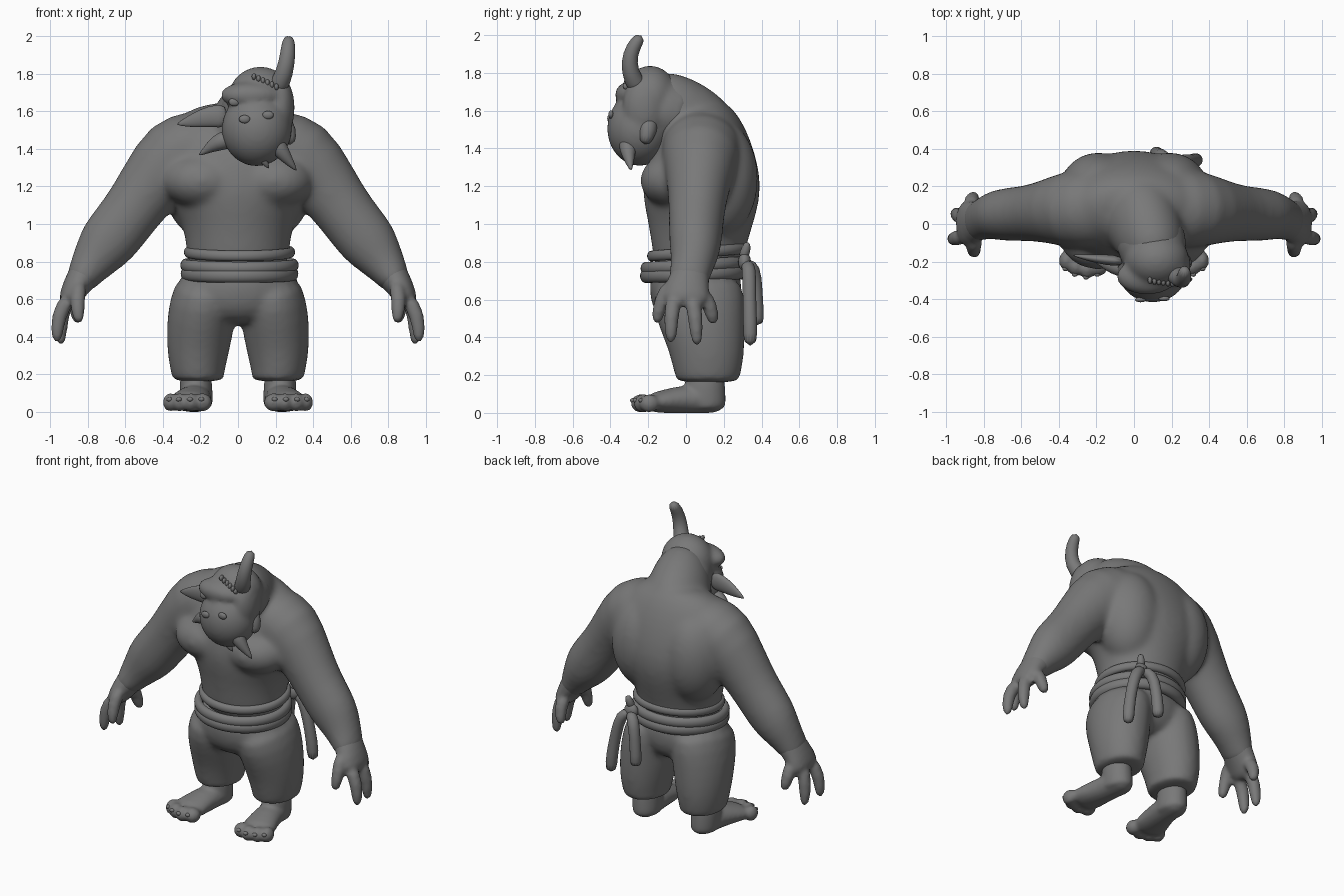
import bpy, bmesh, math
from mathutils import Vector, Matrix

X, Y, Z = Vector((1, 0, 0)), Vector((0, 1, 0)), Vector((0, 0, 1))
grey = bpy.data.materials.new("dark_grey")
grey.diffuse_color = (.19, .19, .19, 1)


def tube(bm, pts, ref=Y, n=16, closed=False):
    """Loft rings along points (x, y, z, radius along ref, radius across)."""
    P = [Vector(p[:3]) for p in pts]
    m, rings = len(P), []
    for i, p in enumerate(pts):
        a = P[(i - 1) % m] if closed else P[max(i - 1, 0)]
        b = P[(i + 1) % m] if closed else P[min(i + 1, m - 1)]
        d = (b - a).normalized()
        u = (ref - d * ref.dot(d)).normalized()
        v = d.cross(u)
        ra, rb = p[3], p[-1]
        rings.append([bm.verts.new(P[i] + u * ra * math.cos(t) + v * rb * math.sin(t))
                      for t in (2 * math.pi * k / n for k in range(n))])
    for i in range(m if closed else m - 1):
        r, s = rings[i], rings[(i + 1) % m]
        for k in range(n):
            bm.faces.new((r[k], r[(k + 1) % n], s[(k + 1) % n], s[k]))
    if not closed:
        bm.faces.new(rings[0][::-1])
        bm.faces.new(rings[-1])


def ball(bm, c, r):
    bmesh.ops.create_uvsphere(bm, u_segments=16, v_segments=10, radius=1,
                              matrix=Matrix.Translation(c) @ Matrix.Diagonal((*r, 1)))


def finish(bm, name, voxel=0, smooth=4, subsurf=1):
    bmesh.ops.recalc_face_normals(bm, faces=bm.faces)
    me = bpy.data.meshes.new(name)
    bm.to_mesh(me)
    bm.free()
    me.materials.append(grey)
    me.shade_smooth()
    ob = bpy.data.objects.new(name, me)
    bpy.context.collection.objects.link(ob)
    if subsurf:
        mod = ob.modifiers.new("round", 'SUBSURF')
        mod.levels = mod.render_levels = subsurf
    if voxel:
        mod = ob.modifiers.new("fuse", 'REMESH')
        mod.mode, mod.voxel_size, mod.use_smooth_shade = 'VOXEL', voxel, True
        mod = ob.modifiers.new("soften", 'SMOOTH')
        mod.factor, mod.iterations = 0.5, smooth
    return ob


# Body: torso, neck and arms fused together; hands kept crisper
bm, hands = bmesh.new(), bmesh.new()
tube(bm, [(0, .06, .68, .22, .26), (0, .065, .85, .245, .275), (0, .075, 1.0, .28, .295),
          (0, .08, 1.13, .315, .37), (0, .085, 1.25, .315, .42), (0, .085, 1.38, .285, .43),
          (0, .09, 1.49, .235, .40), (0, .08, 1.57, .185, .32), (0, .06, 1.64, .12, .20)], n=20)
tube(bm, [(0, .16, 1.35, .2, .2), (.03, .06, 1.46, .22, .25), (.07, -.04, 1.57, .2, .23),
          (.11, -.14, 1.66, .17, .18), (.13, -.22, 1.71, .1, .12)], X)
for s in (-1, 1):
    ball(bm, (s * .19, -.06, 1.23), (.22, .19, .15))
    ball(bm, (s * .19, .17, 1.24), (.22, .22, .32))
    tube(bm, [(s * .08, .08, 1.42, .19, .18), (s * .2, .085, 1.41, .22, .21),
              (s * .335, .08, 1.37, .215, .23), (s * .48, .065, 1.19, .165, .175),
              (s * .585, .055, 1.04, .15, .16), (s * .69, .05, .91, .145, .165),
              (s * .75, .045, .83, .13, .135), (s * .82, .02, .73, .105, .095),
              (s * .86, .0, .66, .12, .075)])
    tube(hands, [(s * .77, .035, .80, .105, .1), (s * .815, .025, .735, .1, .09),
                 (s * .875, .0, .65, .125, .07), (s * .92, .0, .56, .125, .052)])
    for pts in ([(.84, -.07, .69), (.86, -.135, .60), (.845, -.16, .46)],
                [(.89, -.06, .62), (.962, -.08, .52), (.965, -.08, .355)],
                [(.90, .03, .62), (.945, .05, .52), (.945, .06, .34)],
                [(.86, .08, .64), (.87, .13, .57), (.845, .15, .46)]):
        tube(hands, [(s * x, y, z, r, r) for (x, y, z), r in zip(pts, (.048, .043, .033))], n=10)
finish(bm, "body", .016, 18)
finish(hands, "hands", .013, 5)

# Head with the brow jutting over the open mouth
bm = bmesh.new()
ball(bm, (.1, -.245, 1.505), (.195, .18, .2))
ball(bm, (.12, -.19, 1.67), (.18, .155, .17))
ball(bm, (.07, -.28, 1.685), (.17, .1, .075))
ball(bm, (.22, -.22, 1.62), (.085, .12, .17))
tube(bm, [(.11, -.25, 1.6, .17), (.1, -.12, 1.62, .19), (.07, .0, 1.56, .2)], X)
finish(bm, "head", .014, 9)

# Horn, ears and tusks
HORNS = {
    "large_horn": [(.18, -.22, 1.69, .06), (.235, -.285, 1.76, .052), (.26, -.305, 1.86, .045),
                   (.268, -.28, 1.94, .04), (.27, -.235, 2.0, .03)],
    "side_ear": [(-.05, -.2, 1.575, .03, .07), (-.15, -.19, 1.575, .03, .06),
                 (-.24, -.18, 1.55, .02, .04), (-.33, -.165, 1.53, .004)],
    "lower_spike": [(-.03, -.24, 1.46, .06), (-.12, -.22, 1.43, .045), (-.16, -.21, 1.40, .025),
                    (-.21, -.2, 1.365, .004)],
    "large_tusk": [(.16, -.3, 1.47, .05), (.21, -.31, 1.42, .053), (.25, -.305, 1.36, .036),
                   (.315, -.29, 1.28, .005)],
    "small_tusk": [(.12, -.3, 1.38, .03), (.14, -.3, 1.33, .022), (.165, -.29, 1.295, .004)],
    "far_ear": [(.22, -.2, 1.56, .06), (.27, -.2, 1.49, .05), (.28, -.22, 1.42, .028)],
}
for name, pts in HORNS.items():
    bm = bmesh.new()
    tube(bm, pts, n=12)
    finish(bm, name)

# Eyes, nose studs and teeth
bm = bmesh.new()
for c in ((-.02, -.342, 1.65), (.035, -.403, 1.558), (.16, -.397, 1.58)):
    ball(bm, c, (.03, .014, .022))
finish(bm, "eyes", subsurf=0)
bm = bmesh.new()
for i in range(6):
    ball(bm, (.085 + .024 * i, -.3 - .003 * i, 1.785 - .011 * i), (.012, .02, .018))
finish(bm, "teeth", subsurf=0)

# Baggy trousers with cuffs
bm = bmesh.new()
tube(bm, [(0, .06, .46, .16, .2), (0, .055, .56, .24, .33), (0, .05, .66, .25, .335),
          (0, .05, .8, .24, .29)], n=20)
for s in (-1, 1):
    tube(bm, [(s * .215, .115, .155, .16, .13), (s * .215, .115, .2, .18, .145),
              (s * .215, .115, .3, .2, .165), (s * .205, .1, .42, .22, .182),
              (s * .19, .07, .56, .25, .185), (s * .15, .05, .72, .25, .17)])
    tube(bm, [(s * .212 + .118 * math.cos(t), .115 + .15 * math.sin(t), .195, .03)
              for t in (math.tau * k / 16 for k in range(16))], Z, 8, True)
finish(bm, "trousers", .016, 12)

# Feet with toes, and toenails
feet, nails = bmesh.new(), bmesh.new()
for s in (-1, 1):
    tube(feet, [(s * .225, .1, .26, .1, .08), (s * .225, .1, .14, .11, .09),
                (s * .22, .1, .05, .115, .09), (s * .22, .1, .01, .11, .085)])
    tube(feet, [(s * .215, .2, .055, .06, .055), (s * .218, .13, .065, .085, .068),
                (s * .23, .0, .075, .09, .08), (s * .255, -.12, .06, .11, .062),
                (s * .275, -.21, .05, .12, .05)], X)
    for x, y, r in ((.19, -.225, .055), (.25, -.24, .045), (.31, -.225, .045), (.36, -.195, .042)):
        ball(feet, (s * x, y, .05), (r, .055, .05))
        ball(nails, (s * (x + .005), y - .042, .066), (.016, .014, .012))
finish(feet, "feet", .012, 8)
finish(nails, "toenails", subsurf=0)


# Waist sash: rolled bands, knot and hanging ends
def band(name, z, lift, cy, rx, ry, r):
    bm = bmesh.new()
    tube(bm, [(.008 + rx * math.cos(t), cy + ry * math.sin(t), z + lift * math.sin(t), r, r * .8)
              for t in (math.tau * k / 32 for k in range(32))], Z, 10, True)
    finish(bm, name)


band("upper_band", .85, .02, .065, .275, .25, .03)
band("middle_band", .78, .015, .045, .29, .26, .036)
band("lower_band", .735, .01, .045, .285, .26, .04)
bm = bmesh.new()
ball(bm, (.2, .31, .80), (.05, .035, .05))
tube(bm, [(.2, .3, .82, .03), (.21, .32, .87, .025), (.22, .325, .905, .015)])
tube(bm, [(.2, .32, .79, .035), (.15, .36, .77, .04), (.13, .37, .65, .036),
          (.12, .375, .54, .038), (.12, .375, .46, .04)], X, 12)
tube(bm, [(.2, .32, .79, .035), (.26, .335, .77, .04), (.3, .335, .62, .036),
          (.325, .34, .48, .038), (.335, .34, .35, .04)], X, 12)
finish(bm, "sash_knot")
